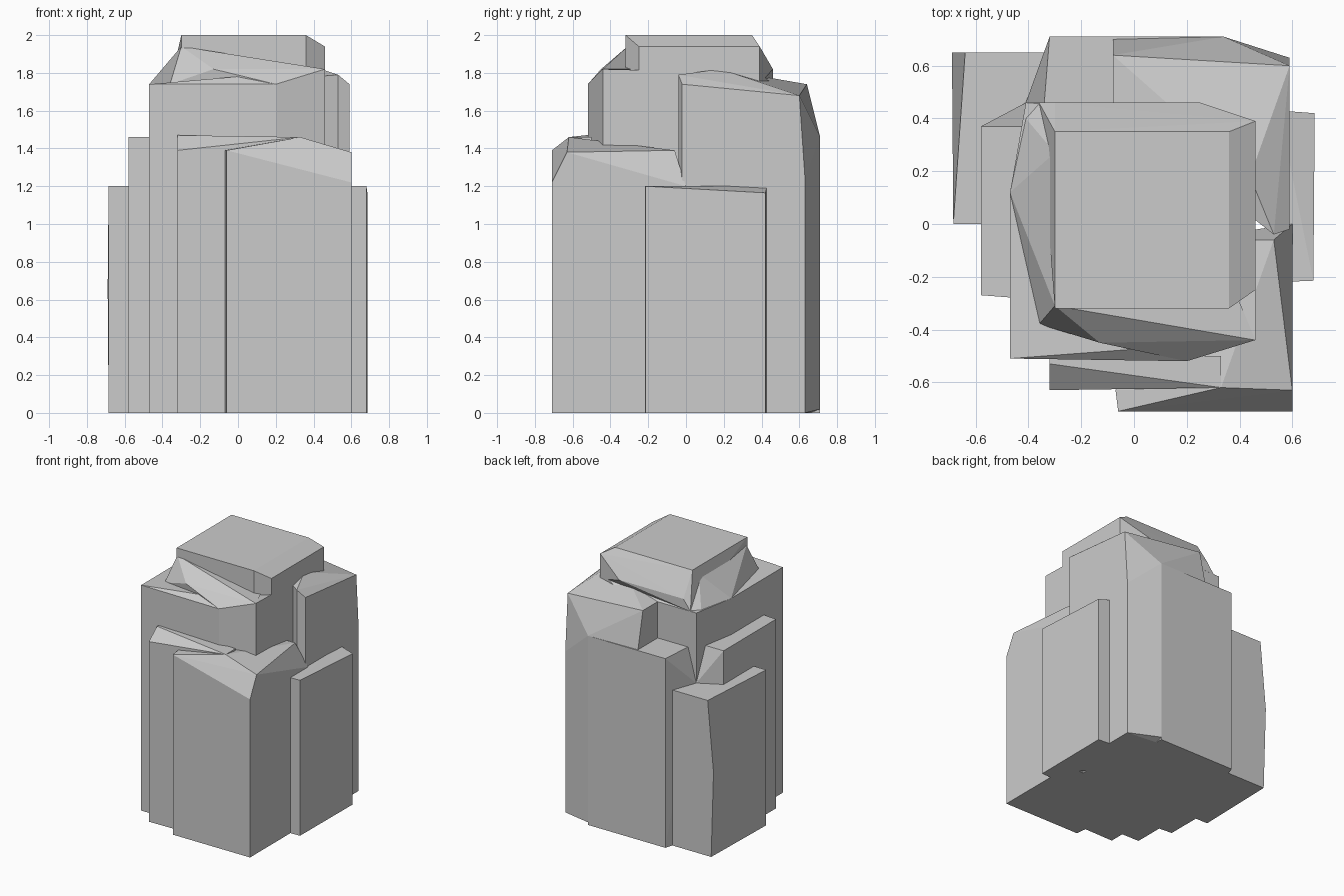
import bpy
import bmesh

if "Cube" in bpy.data.objects:
    bpy.data.objects.remove(bpy.data.objects["Cube"], do_unlink=True)

stone = bpy.data.materials.new("stone_grey")
stone.use_nodes = True
GREY = (0.6, 0.6, 0.6, 1)
stone.diffuse_color = GREY
stone.node_tree.nodes["Principled BSDF"].inputs["Base Color"].default_value = GREY


def block(name, top, extra=(), base=0.0):
    """Faceted convex block: top corners dropped to the base, plus extra corners."""
    points = list(top) + list(extra)
    if base is not None:
        points += [(x, y, base) for x, y, z in top]
    bm = bmesh.new()
    for p in points:
        bm.verts.new(p)
    hull = bmesh.ops.convex_hull(bm, input=bm.verts[:])
    loose = {v for v in hull["geom_interior"] + hull["geom_unused"]
             if isinstance(v, bmesh.types.BMVert) and v.is_valid}
    bmesh.ops.delete(bm, geom=list(loose), context="VERTS")
    bmesh.ops.dissolve_limit(bm, angle_limit=0.01, verts=bm.verts[:], edges=bm.edges[:])
    bmesh.ops.recalc_face_normals(bm, faces=bm.faces[:])
    mesh = bpy.data.meshes.new(name)
    bm.to_mesh(mesh)
    bm.free()
    mesh.materials.append(stone)
    obj = bpy.data.objects.new(name, mesh)
    bpy.context.collection.objects.link(obj)
    return obj


# Central tower
block("core_tower", [(-.47, -.51, 1.74), (.2, -.52, 1.74), (.46, -.44, 1.82),
                     (.46, .39, 1.8), (.25, .46, 1.74), (-.41, .46, 1.74),
                     (-.47, .12, 1.74)])

# Crowning slab with bevelled right and back edges
block("crown", [(-.3, -.32, 2), (.36, -.32, 2), (.36, .35, 2), (-.3, .35, 2)],
      [(.46, -.25, 1.94), (.46, .39, 1.94), (.46, -.25, 1.8), (.46, .39, 1.74),
       (.25, .46, 1.82), (-.3, .46, 1.82), (-.36, .46, 1.74)], base=1.74)

# Sloping shoulders under the crown
block("front_shoulder", [(-.3, -.31, 1.94), (-.36, -.38, 1.74), (.2, -.52, 1.74),
                         (-.13, -.45, 1.82), (.46, -.44, 1.82), (.36, -.31, 1.82),
                         (.36, -.2, 1.82), (-.3, -.2, 1.74)], base=None)
block("left_shoulder", [(-.3, -.31, 1.94), (-.3, .27, 1.94), (-.36, -.38, 1.74),
                        (-.47, .12, 1.74), (-.41, .4, 1.74), (-.36, .46, 1.74),
                        (-.25, 0, 1.74)], base=None)

# Front buttresses
block("front_slab", [(-.32, -.53, 1.47), (-.32, -.63, 1.39), (.33, -.62, 1.46),
                     (.33, -.5, 1.46), (-.32, -.5, 1.47)])
block("front_right_block", [(-.06, -.71, 1.39), (.6, -.71, 1.22), (.6, -.63, 1.38),
                            (.53, -.06, 1.39), (.6, 0, 1.2), (.33, -.62, 1.46),
                            (-.07, -.63, 1.39), (.2, -.06, 1.39)])

# Back buttresses
block("back_high_block", [(.53, -.04, 1.79), (.59, -.02, 1.74), (.59, .6, 1.68),
                          (-.08, .64, 1.74), (-.08, .44, 1.74), (.44, .18, 1.82)],
      [(.34, .71, 1.46), (.34, .71, .02), (.59, .63, 1.24), (.59, .63, 0),
       (-.08, .7, 1.46), (-.08, .7, 0)])
block("back_slab", [(-.32, .71, 1.46), (.34, .71, 1.46), (.34, .45, 1.46),
                    (-.34, .46, 1.46)], [(-.41, .46, 1.2), (-.4, .46, 0)])

# Left and right side slabs
block("left_slab", [(-.58, -.27, 1.46), (-.45, -.28, 1.46), (-.38, .37, 1.46),
                    (-.58, .37, 1.46)], [(-.41, .46, 1.2), (-.41, .46, 0)])
block("left_back_block", [(-.64, .65, 1.2), (-.685, 0, 1.2), (-.4, 0, 1.2),
                          (-.3, .65, 1.2)], [(-.69, .65, .66), (-.67, .65, 0)])
block("right_slab", [(.55, -.22, 1.2), (.68, -.215, 1.2), (.685, .42, 1.165),
                     (.55, .43, 1.2)])
